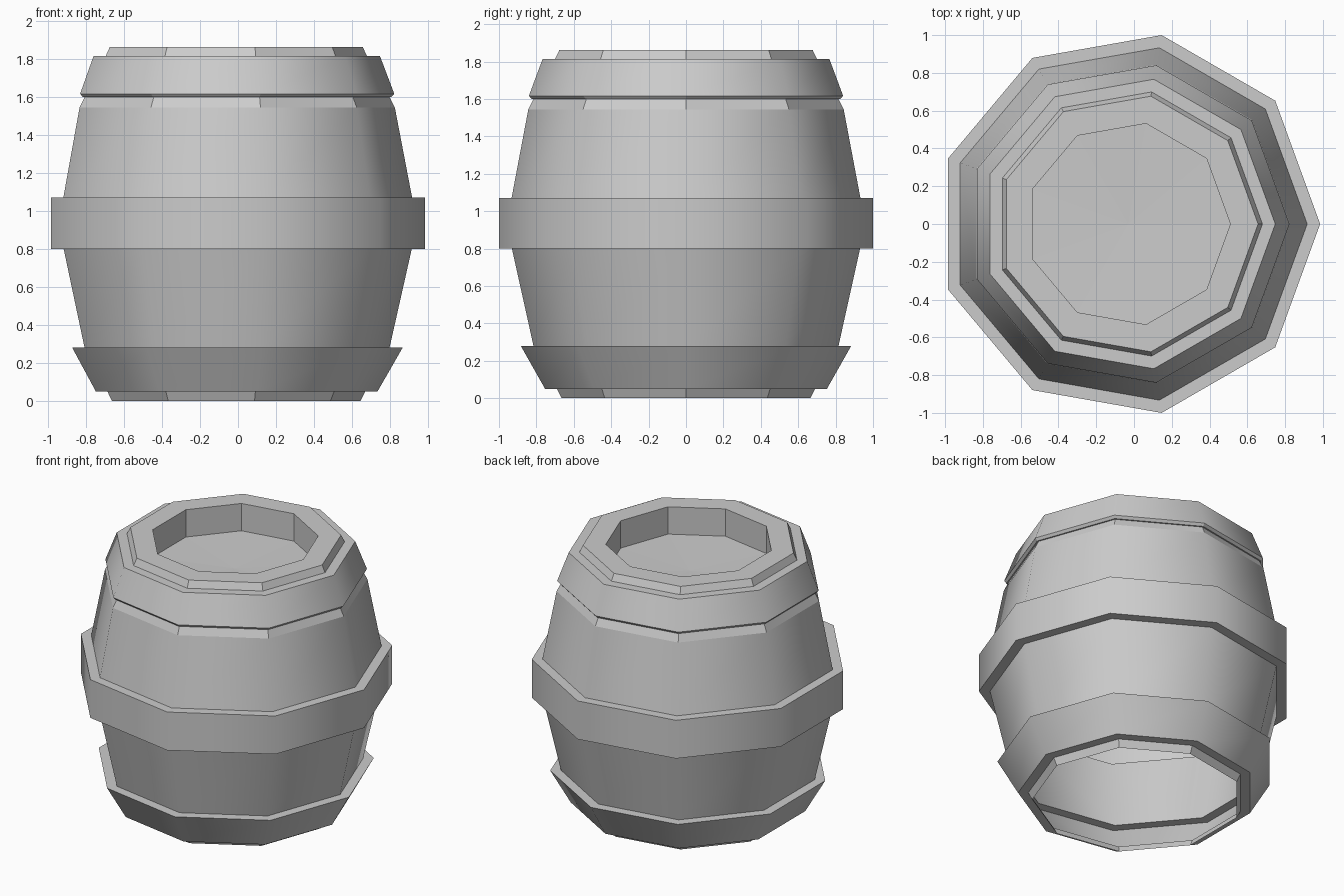
import bpy, bmesh
from math import cos, sin, pi

if "Cube" in bpy.data.objects:
    bpy.data.objects.remove(bpy.data.objects["Cube"])

SIDES = 9
CX = -0.03  # nine-sided shape sits slightly left so its bounds are centred

# Barrel profile from open bottom to recessed lid: radius, height,
# and whether the strip above each point is shaded smooth around the barrel
PROFILE = [
    (0.675, 0.00, False),   # foot bevel
    (0.70, 0.05, False),
    (0.765, 0.05, True),    # lower hoop
    (0.897, 0.28, False),
    (0.828, 0.28, True),    # lower staves
    (0.945, 0.80, False),
    (1.0154, 0.80, True),   # middle hoop
    (1.0154, 1.07, False),
    (0.947, 1.07, True),    # upper staves
    (0.856, 1.545, False),  # groove
    (0.828, 1.60, False),
    (0.838, 1.60, False),
    (0.853, 1.617, True),   # upper hoop
    (0.778, 1.815, False),
    (0.71, 1.815, False),   # rim
    (0.687, 1.863, False),
    (0.54, 1.863, False),   # recess wall
    (0.54, 1.67, False),
]

bm = bmesh.new()
rings = []
for r, z, _ in PROFILE:
    rings.append([bm.verts.new((CX + r * cos(2 * pi * i / SIDES),
                                r * sin(2 * pi * i / SIDES), z))
                  for i in range(SIDES)])

# Strips between neighbouring rings
for k in range(len(rings) - 1):
    a, b = rings[k], rings[k + 1]
    for i in range(SIDES):
        j = (i + 1) % SIDES
        f = bm.faces.new((a[i], a[j], b[j], b[i]))
        f.smooth = PROFILE[k][2]

# Slightly dished lid
centre = bm.verts.new((CX, 0, 1.655))
for i in range(SIDES):
    bm.faces.new((rings[-1][i], rings[-1][(i + 1) % SIDES], centre))

# Keep every horizontal ring edge crisp
for ring in rings:
    for i in range(SIDES):
        e = bm.edges.get((ring[i], ring[(i + 1) % SIDES]))
        e.smooth = False

mesh = bpy.data.meshes.new("barrel")
bm.to_mesh(mesh)
bm.free()
barrel = bpy.data.objects.new("barrel", mesh)
bpy.context.collection.objects.link(barrel)
